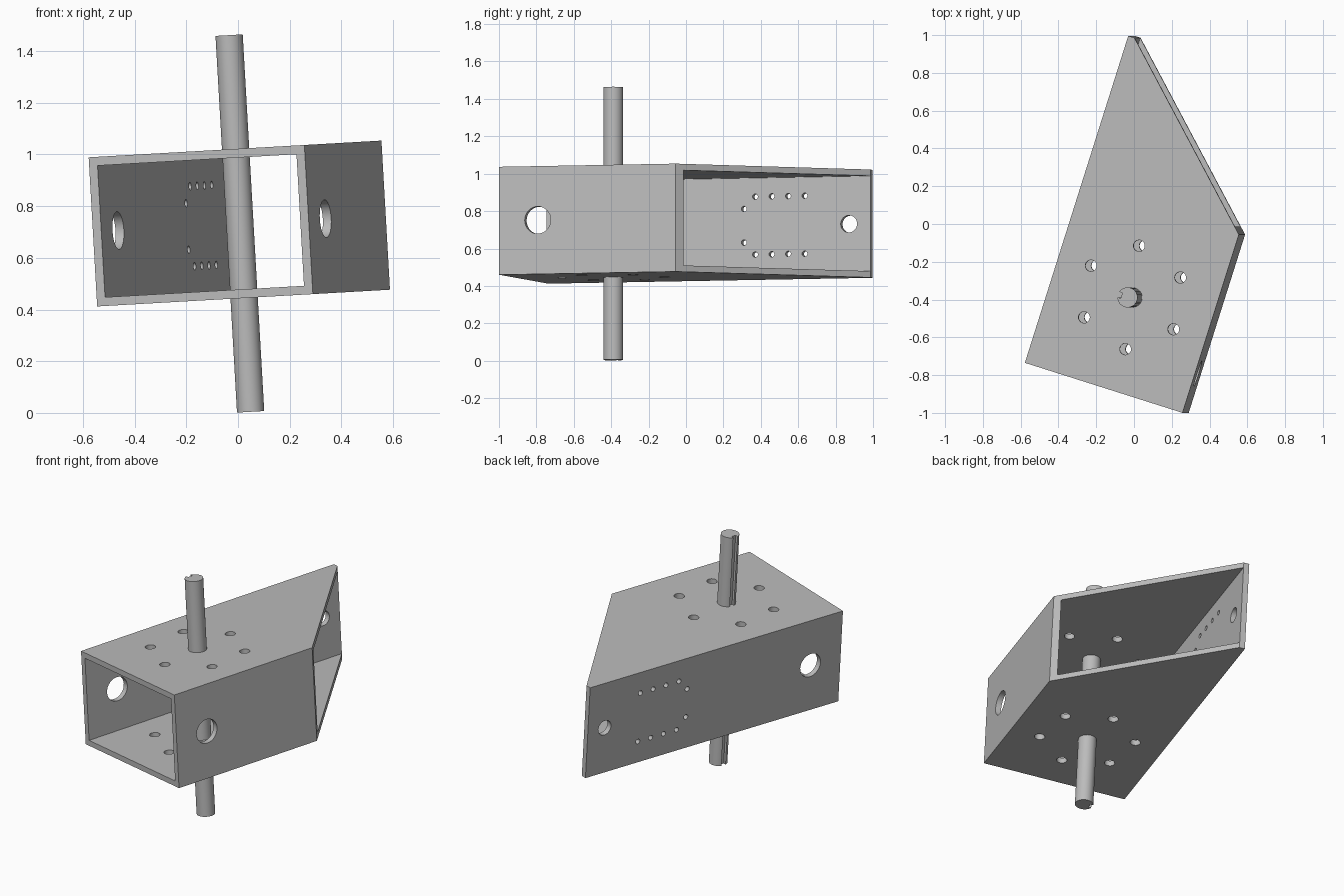
import bpy, bmesh, math
from mathutils import Matrix, Vector

if "Cube" in bpy.data.objects:
    bpy.data.objects.remove(bpy.data.objects["Cube"])

W, H, T = 0.877, 0.578, 0.034        # tube width, height, wall
SHORT, LONG = 0.99, 1.816            # short and long side wall lengths
SHAFT_U, SHAFT_V, SHAFT_R, SHAFT_LEN = W / 2, 0.502, 0.053, 1.46

# Tilted frame of the bracket: across, along, up
up = Vector((-0.057, 0, 0.998)).normalized()
across = Vector((0.952, -0.302, 0.055)).normalized()
along = up.cross(across).normalized()
across = along.cross(up)
frame = Matrix((across, along, up)).transposed().to_4x4()
frame.translation = (-0.545, -0.735, 0.412)

metal = bpy.data.materials.new("grey metal")
metal.use_nodes = True
grey = (0.5, 0.5, 0.5, 1)
metal.diffuse_color = grey
metal.node_tree.nodes["Principled BSDF"].inputs["Base Color"].default_value = grey


def finish(name, bm):
    mesh = bpy.data.meshes.new(name)
    bmesh.ops.recalc_face_normals(bm, faces=bm.faces)
    bm.to_mesh(mesh)
    bm.free()
    mesh.materials.append(metal)
    obj = bpy.data.objects.new(name, mesh)
    bpy.context.collection.objects.link(obj)
    return obj


def prism(name, outline, low, high):
    """Extrude an outline upward."""
    bm = bmesh.new()
    face = bm.faces.new([bm.verts.new((x, y, low)) for x, y in outline])
    new = bmesh.ops.extrude_face_region(bm, geom=[face])["geom"]
    bmesh.ops.translate(bm, vec=(0, 0, high - low),
                        verts=[v for v in new if isinstance(v, bmesh.types.BMVert)])
    return finish(name, bm)


def box(name, lo, hi):
    return prism(name, [(lo[0], lo[1]), (hi[0], lo[1]), (hi[0], hi[1]), (lo[0], hi[1])],
                 lo[2], hi[2])


def cylinder(name, centre, radius, length, axis="Z", sides=32):
    bm = bmesh.new()
    turn = Matrix.Rotation(math.pi / 2, 4, "Y") if axis == "X" else Matrix()
    bmesh.ops.create_cone(bm, cap_ends=True, segments=sides, radius1=radius, radius2=radius,
                          depth=length, matrix=Matrix.Translation(centre) @ turn)
    return finish(name, bm)


def cut(obj, cutters):
    """Subtract each cutter, bake the result and discard the cutters."""
    for c in cutters:
        c.hide_render = True
        mod = obj.modifiers.new("cut", "BOOLEAN")
        mod.operation, mod.solver, mod.object = "DIFFERENCE", "EXACT", c
    bpy.context.view_layer.update()
    baked = bpy.data.meshes.new_from_object(
        obj.evaluated_get(bpy.context.evaluated_depsgraph_get()))
    obj.modifiers.clear()
    obj.data = baked
    for c in cutters:
        bpy.data.objects.remove(c)


# Rectangular tube with a slanted back end
bracket = prism("bracket_tube", [(0, 0), (W, 0), (W, SHORT), (T, LONG), (0, LONG)], 0, H)
cutters = [box("tunnel", (T, -1, T), (W - T, 3, H - T))]

# Bolt circle through top and bottom plates
for k in range(6):
    a = math.radians(40 + 60 * k)
    cutters.append(cylinder("bolt_hole", (SHAFT_U + 0.276 * math.cos(a),
                                          SHAFT_V + 0.276 * math.sin(a), H / 2), 0.03, 2))
# Large cross hole through both side walls, smaller one near the tip
cutters.append(cylinder("cross_hole", (W / 2, 0.217, H / 2), 0.073, 2, "X"))
cutters.append(cylinder("tip_hole", (0, 1.695, H / 2), 0.046, 0.3, "X"))
# Mirrored rows of small holes in the long wall
for side in (-1, 1):
    for v, w in [(1.107, 0.09)] + [(1.17 + 0.0925 * i, 0.155) for i in range(4)]:
        cutters.append(cylinder("pin_hole", (0, v, H / 2 + side * w), 0.015, 0.3, "X", 16))
cut(bracket, cutters)

# Shaft with a keyway along its length
shaft = cylinder("shaft", (SHAFT_U, SHAFT_V, H / 2), SHAFT_R, SHAFT_LEN)
edge = SHAFT_U - SHAFT_R
cut(shaft, [box("keyway", (edge - 0.05, SHAFT_V - 0.015, -2), (edge + 0.02, SHAFT_V + 0.015, 3))])

for obj in (bracket, shaft):
    obj.matrix_world = frame
    bpy.ops.object.select_all(action="DESELECT")
    obj.select_set(True)
    bpy.context.view_layer.objects.active = obj
    bpy.ops.object.shade_smooth_by_angle(angle=math.radians(30))
